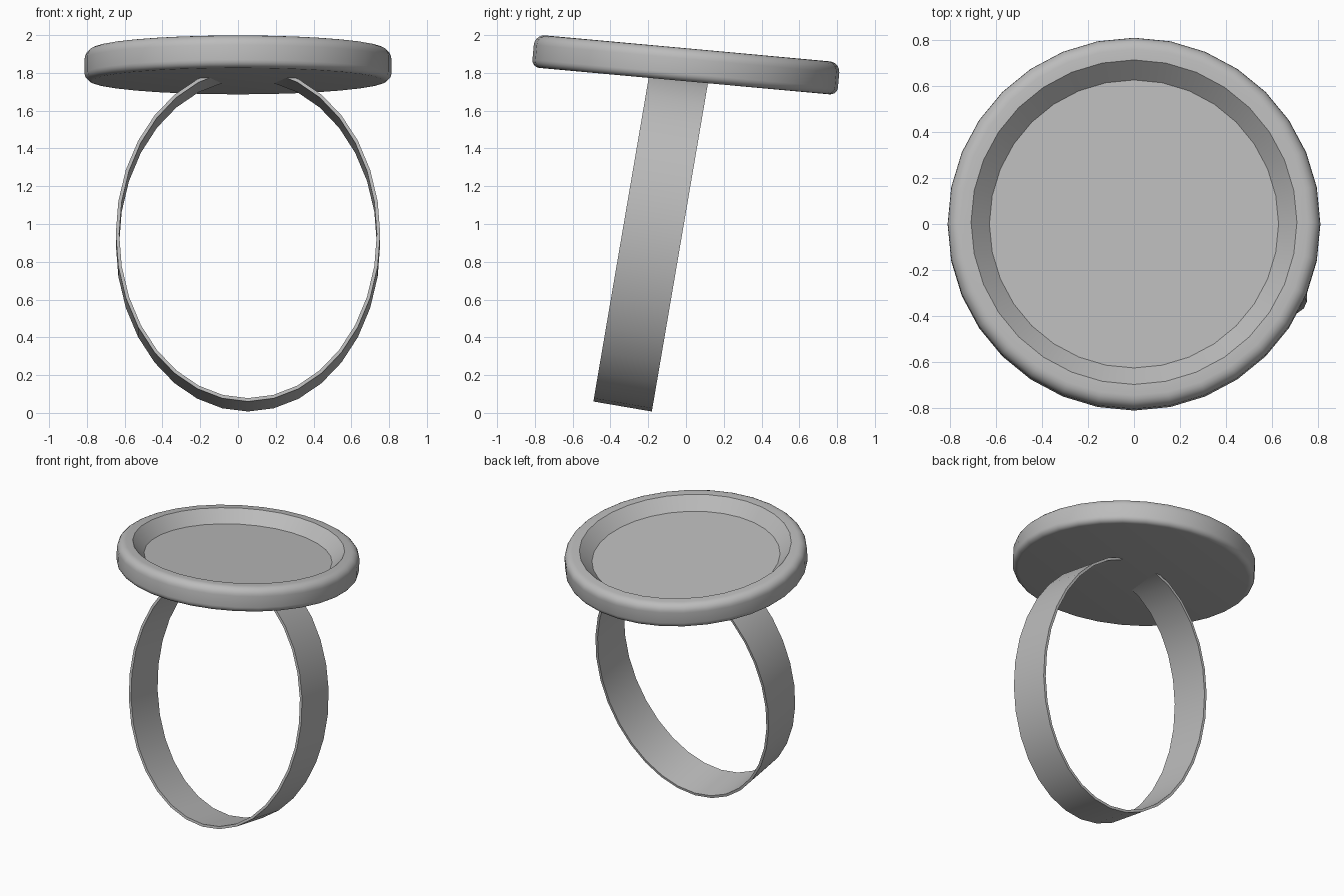
import bpy
import bmesh
from math import cos, sin, pi, radians

cube = bpy.data.objects.get("Cube")
if cube:
    bpy.data.objects.remove(cube)

SIDES = 32

metal = bpy.data.materials.new("grey_metal")
metal.use_nodes = True
grey = (0.5, 0.5, 0.5, 1)
metal.diffuse_color = grey
metal.node_tree.nodes["Principled BSDF"].inputs["Base Color"].default_value = grey


def finish(name, bm, location, tilt):
    """Turn a bmesh into a smooth shaded, tilted object."""
    bmesh.ops.recalc_face_normals(bm, faces=bm.faces)
    mesh = bpy.data.meshes.new(name)
    bm.to_mesh(mesh)
    bm.free()
    mesh.materials.append(metal)
    obj = bpy.data.objects.new(name, mesh)
    bpy.context.collection.objects.link(obj)
    obj.location = location
    obj.rotation_euler.x = radians(tilt)
    bpy.ops.object.select_all(action="DESELECT")
    obj.select_set(True)
    bpy.context.view_layer.objects.active = obj
    bpy.ops.object.shade_smooth_by_angle(angle=radians(35))


def bridge(bm, a, b):
    for i in range(SIDES):
        j = (i + 1) % SIDES
        bm.faces.new((a[i], a[j], b[j], b[i]))


def corner(radius, centre_r, centre_z, start, steps=5):
    """Quarter circle of profile points, from angle start upwards."""
    angles = [radians(start + 90 * i / steps) for i in range(steps + 1)]
    return [(centre_r + radius * cos(a), centre_z + radius * sin(a)) for a in angles]


# Round setting: rounded outer wall, sloping recess, flat floor
half = 0.087
top_round, low_round, outer = 0.055, 0.04, 0.812
profile = corner(low_round, outer - low_round, low_round - half, -90)
profile += corner(top_round, outer - top_round, half - top_round, 0)
profile += [(0.71, half), (0.63, 0.002)]
bm = bmesh.new()
rings = []
for r, z in profile:
    rings.append([bm.verts.new((r * cos(2 * pi * i / SIDES), r * sin(2 * pi * i / SIDES), z))
                  for i in range(SIDES)])
for a, b in zip(rings, rings[1:]):
    bridge(bm, a, b)
bm.faces.new(rings[0])
bm.faces.new(rings[-1])
finish("setting", bm, (0, 0, 1.843), -5.2)

# Oval finger band, thin walled, its top hidden inside the setting
bm = bmesh.new()
wide, tall, wall, depth = 0.70, 0.90, 0.018, 0.157
loops = []
for inset, y in ((0, -depth), (0, depth), (wall, depth), (wall, -depth)):
    loops.append([bm.verts.new(((wide - inset) * sin(2 * pi * i / SIDES), y,
                                (tall - inset) * cos(2 * pi * i / SIDES)))
                  for i in range(SIDES)])
for k in range(4):
    bridge(bm, loops[k], loops[(k + 1) % 4])
finish("band", bm, (0.053, -0.184, 0.921), -9.7)
